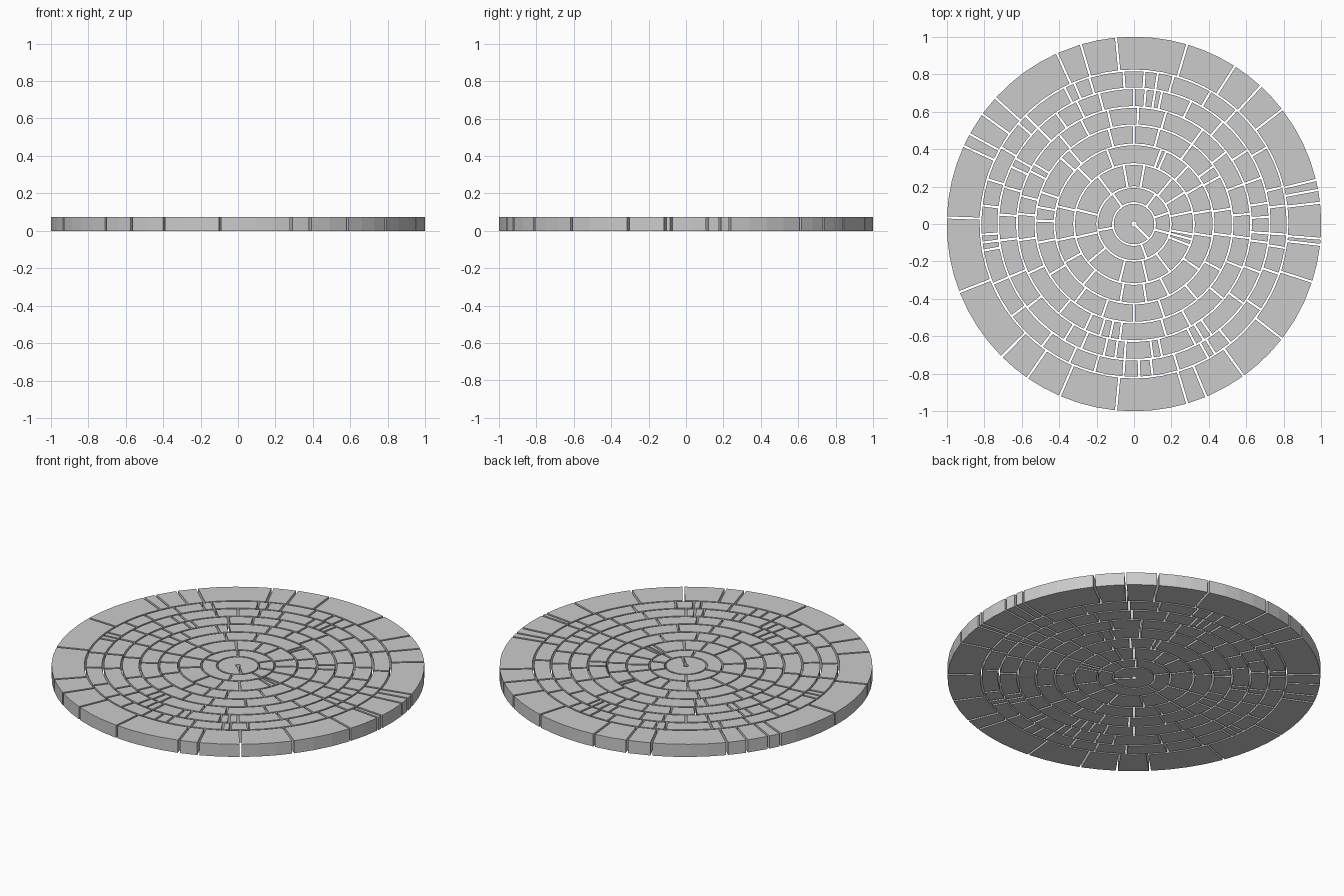
import bpy, bmesh, math

if "Cube" in bpy.data.objects:
    bpy.data.objects.remove(bpy.data.objects["Cube"])

HEIGHT = 0.075
GAP = 0.012      # open joint between neighbouring stones


def stone(bm, r0, r1, a0, a1, gap):
    """One paving stone: an arc sector with parallel-sided joints, extruded up."""
    n = max(1, round(math.degrees(a1 - a0) / 6))

    def arc(r):
        g = math.asin(min(0.9, gap / 2 / r))
        s, e = a0 + g, a1 - g
        return [(r * math.cos(s + (e - s) * i / n), r * math.sin(s + (e - s) * i / n))
                for i in range(n + 1)]
    grid = [[[bm.verts.new((x, y, z)) for x, y in arc(r)] for z in (0, HEIGHT)]
            for r in (r0, r1)]
    (ib, it), (ob, ot) = grid
    for i in range(n):
        j = i + 1
        bm.faces.new((it[i], ot[i], ot[j], it[j]))
        bm.faces.new((ib[j], ob[j], ob[i], ib[i]))
        bm.faces.new((ob[i], ob[j], ot[j], ot[i]))
        bm.faces.new((ib[j], ib[i], it[i], it[j]))
    bm.faces.new((ib[0], ob[0], ot[0], it[0]))
    bm.faces.new((ob[n], ib[n], it[n], ot[n]))


def ring(name, r0, r1, joints, gap=GAP):
    """A course of stones separated at the given joint angles (degrees)."""
    bm = bmesh.new()
    a = sorted(j % 360 for j in joints)
    for s, e in zip(a, a[1:] + [a[0] + 360]):
        stone(bm, r0, r1, math.radians(s), math.radians(e), gap)
    bmesh.ops.recalc_face_normals(bm, faces=bm.faces)
    me = bpy.data.meshes.new(name)
    bm.to_mesh(me)
    bm.free()
    bpy.context.collection.objects.link(bpy.data.objects.new(name, me))


# centre disc, a single stone with one slit
ring("centre_stone", 0.015, 0.108, [-45], 0.014)

# inner courses
ring("course_1", 0.117, 0.192, [54, 18, -15, -70, -170, 125])
ring("course_2", 0.202, 0.315, [100, 80, 50, 32, 12, -10, -15, -21, -53, -77,
                                -104, -140, -167, 166, 127])
ring("course_3", 0.325, 0.42, [110, 70, 66, 47, 30, 10, -9, -35, -64, -81,
                               -100, -130, -151, -168, 167, 135])
ring("course_4", 0.43, 0.522, [90, 105, 75, 54, 36, 29, 9, -7, -28, -50, -72, -90,
                               -109, -127, -149, -169, 178, 170, 161, 138, 131])
ring("course_5", 0.532, 0.62, [103, 88, 74, 54, 38, 20, 5, -7, -22, -40, -61, -74, -97,
                               -102, -107, -115, -130, -155, -172, 175, 166, 153, 149,
                               130, 117])

# outer courses of smaller stones
ring("course_6", 0.63, 0.72, [105, 90, 85, 81, 78, 65, 49, 33, 20, 9, 3, -4, -8, -21,
                              -36, -55, -59, -63, -78, -82, -94, -98, -103, -113, -121,
                              -142, -157, -173, 176, 164, 155, 151, 135, 125, 115])
ring("course_7", 0.73, 0.815, [94, 86, 81, 75, 60, 48, 30, 14, 7, -4, -9, -19, -34, -51,
                               -58, -61, -73, -83, -88, -94, -105, -115, -127, -143,
                               -157, -170, -173, -176, 173, 163, 150, 139, 135, 117,
                               113, 107])

# wide border course
ring("border", 0.825, 1.0, [95.5, 73.5, 57.4, 47.4, 37.7, 13.6, 10.5, 6.5, -4.5, -6.4,
                            -18, -37.8, -54.2, -67.3, -73.5, -95.5, -113.3, -124.7,
                            -134.9, -158.7, 178, 155.4, 151.3, 144.1, 137.7, 114.3,
                            106.5])
